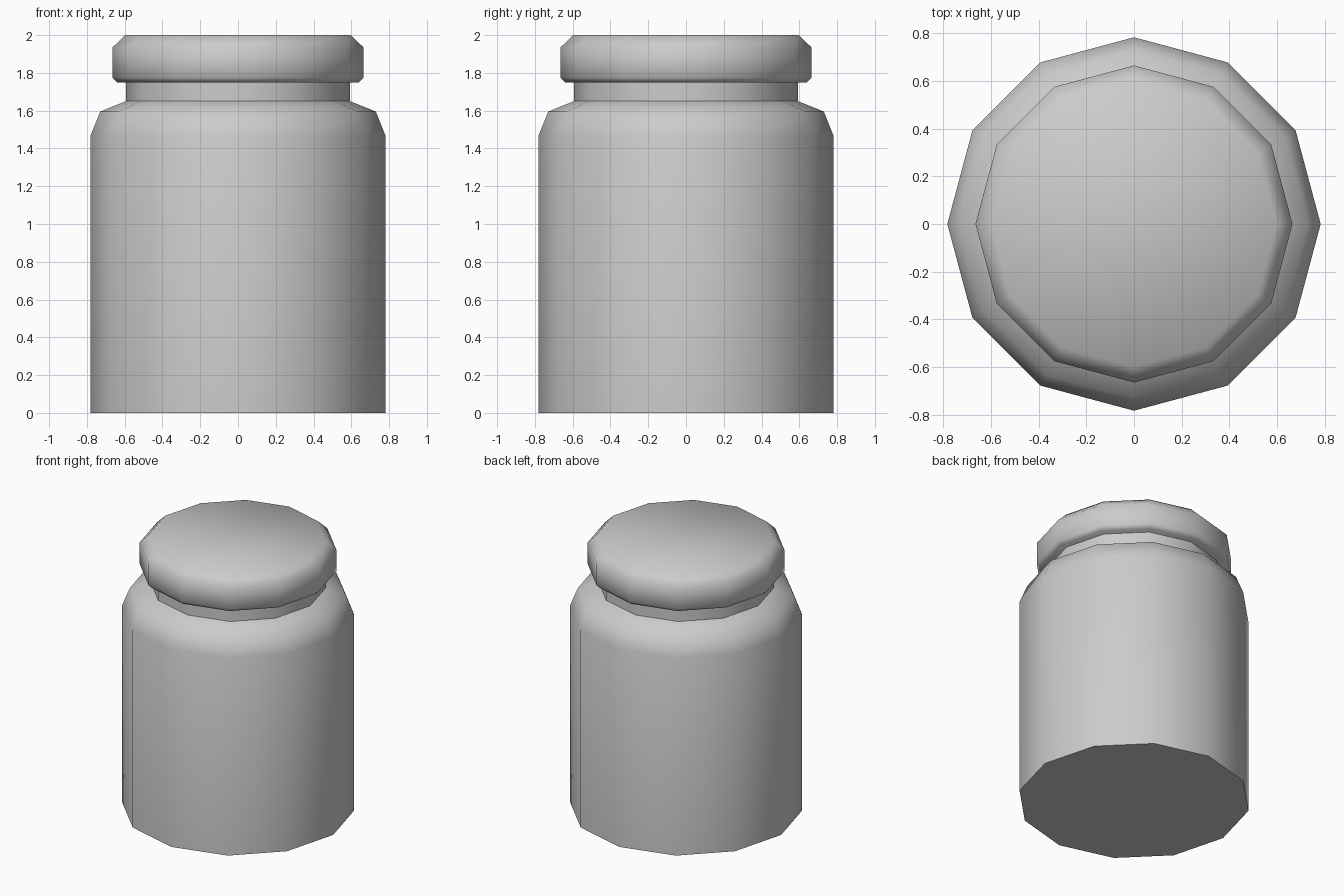
import bpy
import bmesh
from math import cos, sin, radians, tau

cube = bpy.data.objects.get("Cube")
if cube:
    bpy.data.objects.remove(cube, do_unlink=True)

SIDES = 12


def make_material(name, rgb):
    mat = bpy.data.materials.new(name)
    mat.use_nodes = True
    color = (*rgb, 1.0)
    mat.diffuse_color = color
    mat.node_tree.nodes["Principled BSDF"].inputs["Base Color"].default_value = color
    return mat


def lathe(name, profile, material):
    """Closed solid turned from (radius, height) points, bottom to top."""
    bm = bmesh.new()
    rings = [[bm.verts.new((r * cos(tau * i / SIDES), r * sin(tau * i / SIDES), z))
              for i in range(SIDES)] for r, z in profile]
    for low, high in zip(rings, rings[1:]):
        for i in range(SIDES):
            j = (i + 1) % SIDES
            bm.faces.new((low[i], low[j], high[j], high[i]))
    bm.faces.new(rings[0][::-1])
    bm.faces.new(rings[-1])
    mesh = bpy.data.meshes.new(name)
    bm.to_mesh(mesh)
    bm.free()
    mesh.materials.append(material)
    obj = bpy.data.objects.new(name, mesh)
    bpy.context.collection.objects.link(obj)
    bpy.ops.object.select_all(action="DESELECT")
    obj.select_set(True)
    bpy.context.view_layer.objects.active = obj
    bpy.ops.object.shade_smooth_by_angle(angle=radians(55))
    return obj


grey = make_material("light grey", (0.6, 0.6, 0.6))

# Jar body with sloped shoulder and narrow neck
lathe("jar_body", [(0.782, 0), (0.782, 1.465), (0.73, 1.595),
                   (0.593, 1.65), (0.593, 1.755)], grey)

# Bevelled lid
lathe("lid", [(0.64, 1.75), (0.664, 1.775), (0.664, 1.935), (0.598, 2.0)], grey)
